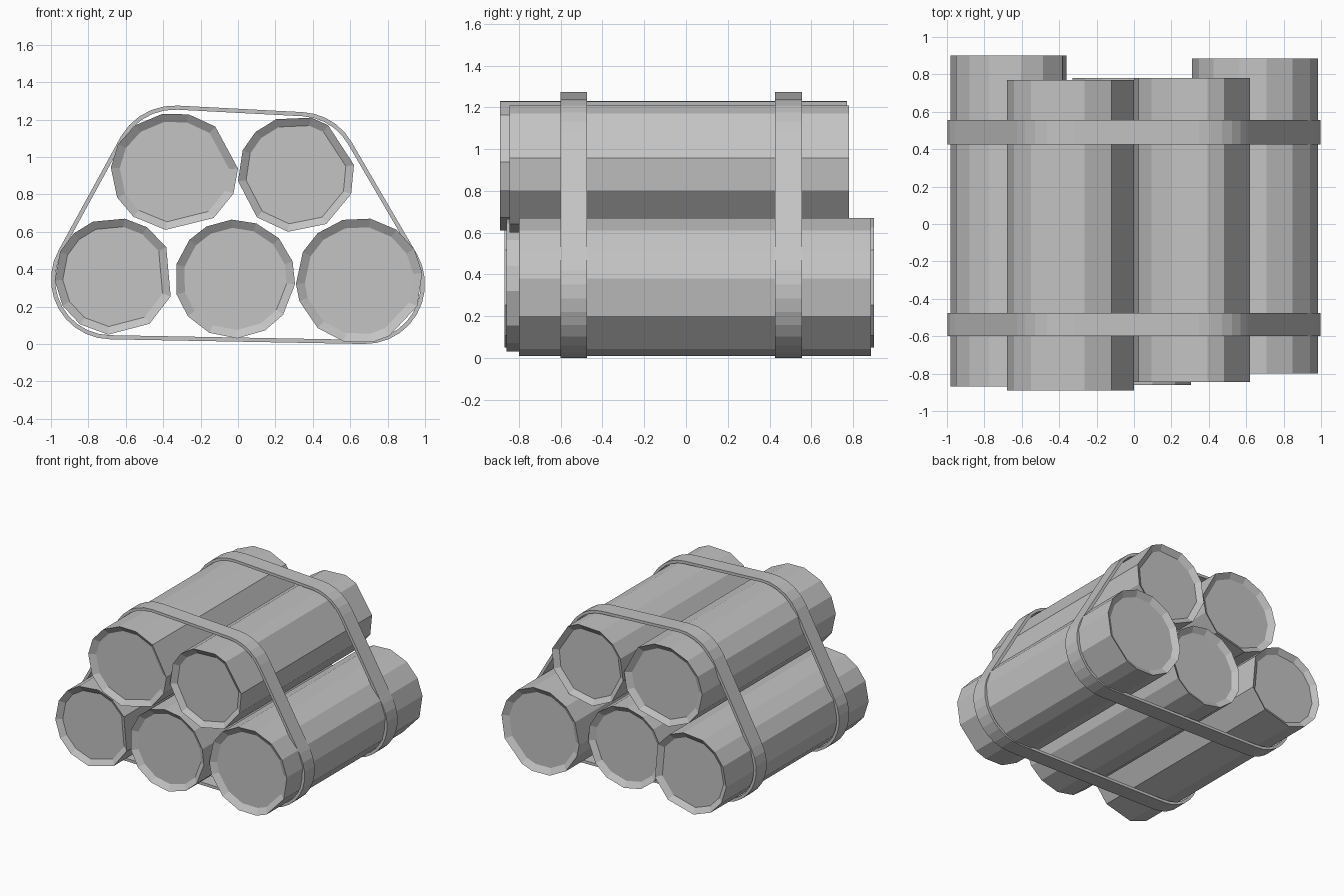
import bpy, bmesh
from math import cos, sin, radians

if "Cube" in bpy.data.objects:
    bpy.data.objects.remove(bpy.data.objects["Cube"], do_unlink=True)

# Single flat grey
grey = bpy.data.materials.new("plain_grey")
grey.use_nodes = True
colour = (0.55, 0.55, 0.55, 1)
grey.diffuse_color = colour
grey.node_tree.nodes["Principled BSDF"].inputs["Base Color"].default_value = colour


def finish(name, bm):
    bmesh.ops.recalc_face_normals(bm, faces=bm.faces)
    mesh = bpy.data.meshes.new(name)
    bm.to_mesh(mesh)
    bm.free()
    mesh.materials.append(grey)
    obj = bpy.data.objects.new(name, mesh)
    bpy.context.collection.objects.link(obj)
    return obj


def ring(bm, outline, y):
    return [bm.verts.new((x, y, z)) for x, z in outline]


def bridge(bm, a, b):
    n = len(a)
    for i in range(n):
        j = (i + 1) % n
        bm.faces.new((a[i], a[j], b[j], b[i]))


def fit(values, low, high):
    a, b = min(values), max(values)
    return [low + (v - a) * (high - low) / (b - a) for v in values]


def log(name, x_span, z_span, y_span, angles):
    """Roughly hewn log with a shallow sloped recess in both ends."""
    xs = fit([cos(radians(a)) for a in angles], *x_span)
    zs = fit([sin(radians(a)) for a in angles], *z_span)
    outer = list(zip(xs, zs))
    cx, cz = sum(x_span) / 2, sum(z_span) / 2
    inner = [(cx + (x - cx) * 0.86, cz + (z - cz) * 0.86) for x, z in outer]
    front, back = y_span
    depth = 0.03
    bm = bmesh.new()
    rings = [ring(bm, inner, front + depth), ring(bm, outer, front),
             ring(bm, outer, back), ring(bm, inner, back - depth)]
    for a, b in zip(rings, rings[1:]):
        bridge(bm, a, b)
    bm.faces.new(rings[0])
    bm.faces.new(rings[-1])
    return finish(name, bm)


# Stacked logs: three below, two above
log("log_bottom_right", (-0.98, -0.36), (0.06, 0.68), (-0.87, 0.90),
    [30, 57, 80, 111, 133, 155, 184, 210, 235, 264, 306, 340])
log("log_bottom_middle", (-0.33, 0.305), (0.04, 0.675), (-0.86, 0.78),
    [17, 43, 69, 93, 118, 139, 166, 195, 219, 245, 272, 300, 323, 355])
log("log_bottom_left", (0.31, 0.985), (0.02, 0.68), (-0.80, 0.885),
    [7, 30, 54, 80, 105, 131, 153, 183, 199, 229, 256, 282, 298, 336])
log("log_top_right", (-0.68, 0.0), (0.62, 1.24), (-0.89, 0.77),
    [3, 50, 77, 101, 128, 152, 176, 206, 230, 262, 308, 338])
log("log_top_left", (0.0, 0.62), (0.61, 1.22), (-0.845, 0.78),
    [9, 57, 75, 110, 134, 156, 187, 228, 262, 301, 340])

# Strap corners: centre x, centre z, radius, start angle, end angle
corners = [(0.68, 0.33, 0.32, -91, 30), (0.33, 0.93, 0.32, 30, 87),
           (-0.34, 0.955, 0.33, 87, 150), (-0.68, 0.355, 0.32, 150, 269)]


def strap_outline(shrink):
    points = []
    for cx, cz, r, start, end in corners:
        steps = round((end - start) / 12)
        for i in range(steps + 1):
            a = radians(start + (end - start) * i / steps)
            points.append((cx + (r - shrink) * cos(a), cz + (r - shrink) * sin(a)))
    return points


def strap(name, front, back):
    bm = bmesh.new()
    outer, inner = strap_outline(0), strap_outline(0.022)
    loops = [ring(bm, outer, front), ring(bm, outer, back),
             ring(bm, inner, back), ring(bm, inner, front)]
    for i in range(4):
        bridge(bm, loops[i], loops[(i + 1) % 4])
    return finish(name, bm)


# Two straps binding the bundle
strap("front_strap", -0.60, -0.475)
strap("back_strap", 0.425, 0.555)

# Rest everything on the ground
for obj in bpy.context.collection.objects:
    if "log_" in obj.name or "_strap" in obj.name:
        obj.location.z = -0.01
